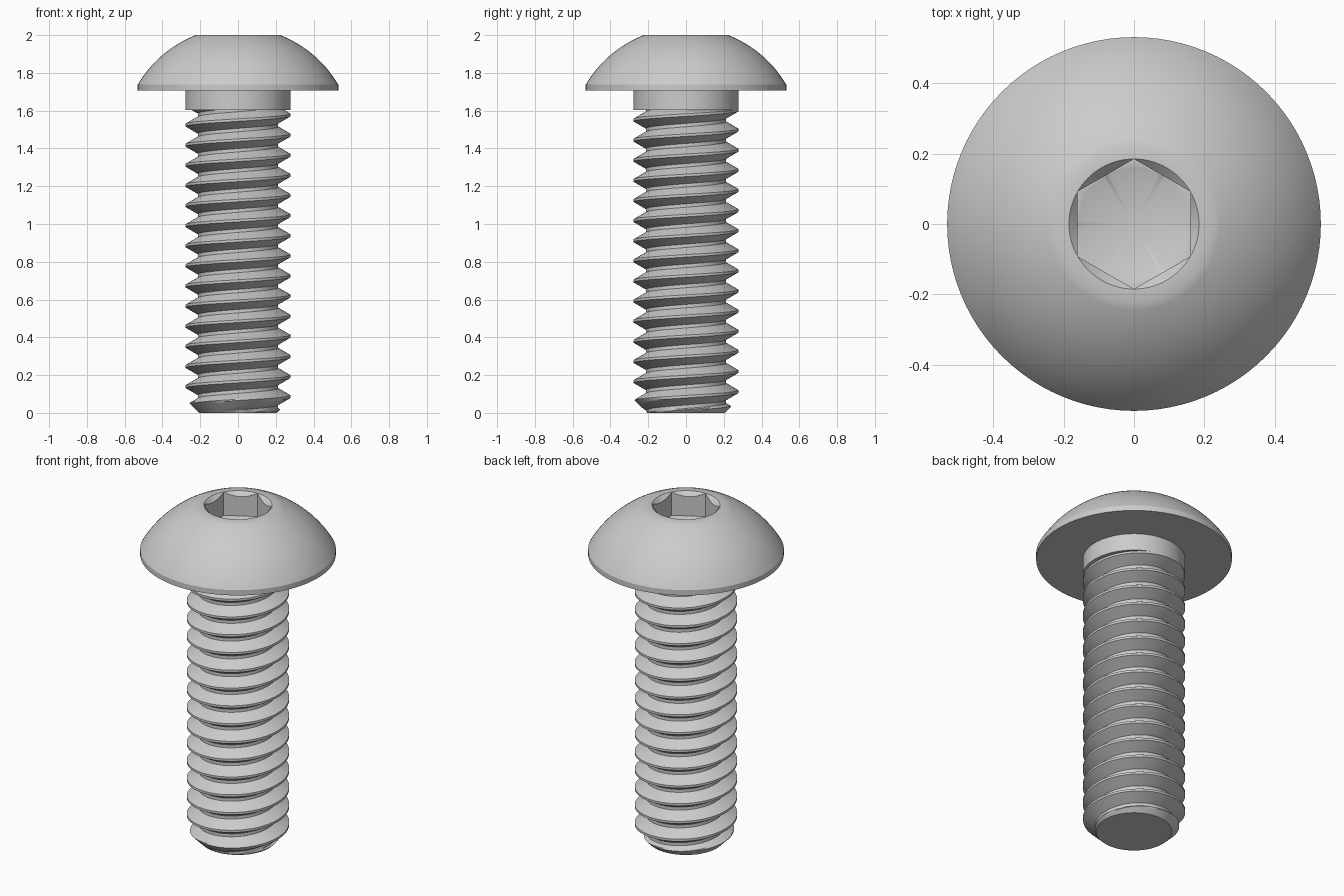
import bpy, bmesh, math

if "Cube" in bpy.data.objects:
    bpy.data.objects.remove(bpy.data.objects["Cube"], do_unlink=True)

SEG = 96
BODY_R, NECK_Z = 0.278, 1.604
PITCH, ROOT_R = 0.1065, 0.213
TIP_R = 0.205

steel = bpy.data.materials.new("steel_grey")
steel.use_nodes = True
GREY = (0.6, 0.6, 0.6, 1)
steel.diffuse_color = GREY
steel.node_tree.nodes["Principled BSDF"].inputs["Base Color"].default_value = GREY


def add_grid(bm, rows):
    """Skin neighbouring rows of points with quads."""
    grid = [[bm.verts.new(p) for p in row] for row in rows]
    for a, b in zip(grid, grid[1:]):
        for i in range(len(a) - 1):
            bm.faces.new((a[i], a[i + 1], b[i + 1], b[i]))
    bmesh.ops.remove_doubles(bm, verts=bm.verts[:], dist=1e-5)
    bmesh.ops.dissolve_degenerate(bm, edges=bm.edges[:], dist=1e-6)


def finish(bm, name):
    bmesh.ops.recalc_face_normals(bm, faces=bm.faces[:])
    mesh = bpy.data.meshes.new(name)
    bm.to_mesh(mesh)
    bm.free()
    obj = bpy.data.objects.new(name, mesh)
    bpy.context.collection.objects.link(obj)
    mesh.materials.append(steel)
    bpy.ops.object.select_all(action="DESELECT")
    obj.select_set(True)
    bpy.context.view_layer.objects.active = obj
    bpy.ops.object.shade_smooth_by_angle(angle=math.radians(30))


def polar(r, t, z):
    return (r * math.cos(t), r * math.sin(t), z)


angles = [2 * math.pi * i / SEG for i in range(SEG + 1)]

# Head, hex socket and plain neck, as rings from the socket point outwards
FLAT, FLOOR_Z = 0.16, 1.86
CORNER = FLAT / math.cos(math.pi / 6)


def hexagon(t):
    sector = math.pi / 3
    return FLAT / math.cos((t + sector / 2) % sector - sector / 2)


def ring(r, z):
    return [polar(r, t, z) for t in angles]


rings = [ring(0, FLOOR_Z - 0.09), ring(FLAT, FLOOR_Z)]
rings.append([polar(hexagon(t), t, FLOOR_Z) for t in angles])
rings.append([polar(hexagon(t), t, 2 - (CORNER - hexagon(t))) for t in angles])
rings.append(ring(CORNER, 2))

# Spherical dome between the flat top and the rim
DOME_Z, DOME_R, STEPS = 1.427, 0.615, 20
start, end = math.asin(0.225 / DOME_R), math.asin(0.531 / DOME_R)
for i in range(STEPS + 1):
    a = start + (end - start) * i / STEPS
    rings.append(ring(DOME_R * math.sin(a), DOME_Z + DOME_R * math.cos(a)))
for r, z in ((0.531, 1.706), (BODY_R, 1.706), (BODY_R, NECK_Z), (0.19, NECK_Z)):
    rings.append(ring(r, z))

bm = bmesh.new()
add_grid(bm, rings)
finish(bm, "button_head")

# Threaded shank: right-hand 60 degree thread swept along a helix
crest = PITCH / 8
flank = (BODY_R - ROOT_R) * math.tan(math.pi / 6)
SUB = 6
profile = [(-crest / 2, BODY_R)]
for i in range(SUB + 1):
    profile.append((crest / 2 + flank * i / SUB, BODY_R + (ROOT_R - BODY_R) * i / SUB))
for i in range(SUB):
    profile.append((PITCH - crest / 2 - flank * (1 - i / SUB), ROOT_R + (BODY_R - ROOT_R) * i / SUB))

CREST_Z = 0.086
rows = []
for turn in range(-3, 17):
    for dz, r in profile:
        base = CREST_Z + turn * PITCH + dz
        rows.append([polar(r, t, base + PITCH * t / (2 * math.pi)) for t in angles])

bm = bmesh.new()
add_grid(bm, rows)

# Trim both ends square and close the tip
for z, normal in ((NECK_Z, (0, 0, 1)), (0, (0, 0, -1))):
    cut = bmesh.ops.bisect_plane(bm, geom=bm.verts[:] + bm.edges[:] + bm.faces[:],
                                 plane_co=(0, 0, z), plane_no=normal, clear_outer=True)
    rim = [g for g in cut["geom_cut"] if isinstance(g, bmesh.types.BMEdge)]
    bmesh.ops.edgeloop_fill(bm, edges=rim)

# Chamfer the tip
for v in bm.verts:
    r, limit = v.co.xy.length, TIP_R + v.co.z
    if r > limit:
        v.co.x *= limit / r
        v.co.y *= limit / r
finish(bm, "threaded_shank")
